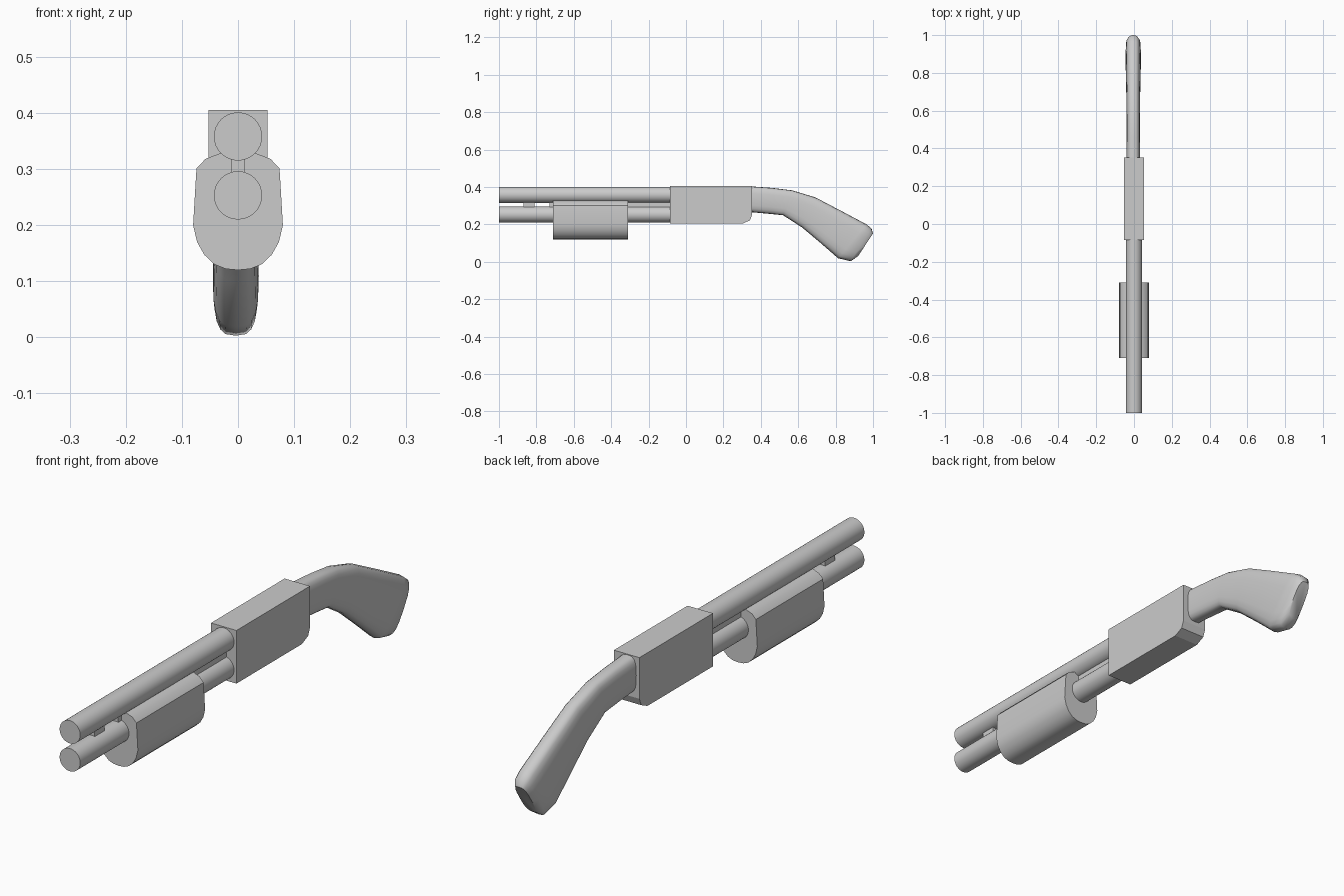
import bpy, bmesh, math

cube = bpy.data.objects.get("Cube")
if cube:
    bpy.data.objects.remove(cube)

grey = bpy.data.materials.new("plain_grey")
grey.use_nodes = True
colour = (0.6, 0.6, 0.6, 1)
grey.diffuse_color = colour
grey.node_tree.nodes["Principled BSDF"].inputs["Base Color"].default_value = colour


def loft(name, rings, angle=35):
    """Skin a list of equal-length point rings and close both ends."""
    bm = bmesh.new()
    loops = [[bm.verts.new(p) for p in ring] for ring in rings]
    n = len(loops[0])
    for a, b in zip(loops, loops[1:]):
        for i in range(n):
            j = (i + 1) % n
            bm.faces.new((a[i], a[j], b[j], b[i]))
    bm.faces.new(loops[0])
    bm.faces.new(loops[-1])
    bmesh.ops.recalc_face_normals(bm, faces=bm.faces)
    mesh = bpy.data.meshes.new(name)
    bm.to_mesh(mesh)
    bm.free()
    mesh.materials.append(grey)
    obj = bpy.data.objects.new(name, mesh)
    bpy.context.collection.objects.link(obj)
    bpy.ops.object.select_all(action='DESELECT')
    obj.select_set(True)
    bpy.context.view_layer.objects.active = obj
    if angle:
        bpy.ops.object.shade_smooth_by_angle(angle=math.radians(angle))
    return obj


def along_y(name, outline, y0, y1, angle=35):
    """Extrude an x-z outline along y."""
    return loft(name, [[(x, y, z) for x, z in outline] for y in (y0, y1)], angle)


def circle(z, r, n=32):
    return [(r * math.cos(math.tau * i / n), z + r * math.sin(math.tau * i / n))
            for i in range(n)]


def box(w, z0, z1):
    return [(-w, z0), (w, z0), (w, z1), (-w, z1)]


# Two stacked tubes
along_y("upper_tube", circle(0.358, 0.043), -1, -0.07)
along_y("lower_tube", circle(0.253, 0.043), -1, -0.07)

# Spacers between the tubes
along_y("front_spacer", box(0.012, 0.28, 0.33), -0.87, -0.81, 0)
along_y("long_spacer", box(0.012, 0.28, 0.33), -0.73, -0.07, 0)

# Sliding grip, mirrored half outline
half = [(0.022, 0.122), (0.042, 0.13), (0.06, 0.147), (0.073, 0.17), (0.08, 0.2),
        (0.074, 0.301), (0.058, 0.318), (0.032, 0.328)]
outline = [(0, 0.12)] + half + [(-x, z) for x, z in reversed(half)]
along_y("sliding_grip", outline, -0.71, -0.31)

# Central body with a rounded lower rear corner
side = [(-0.085, 0.205), (0.305, 0.205), (0.342, 0.222), (0.353, 0.25),
        (0.353, 0.405), (-0.085, 0.405)]
loft("central_body", [[(x, y, z) for y, z in side] for x in (-0.053, 0.053)], 0)

# Curved handle: top y, top z, bottom y, bottom z, half width
sections = [(0.35, 0.403, 0.35, 0.265, 0.036), (0.46, 0.395, 0.44, 0.257, 0.035),
            (0.567, 0.382, 0.519, 0.249, 0.035), (0.69, 0.345, 0.62, 0.184, 0.036),
            (0.83, 0.272, 0.72, 0.1, 0.039), (0.965, 0.2, 0.813, 0.019, 0.041),
            (0.992, 0.178, 0.88, 0.003, 0.039), (1.0, 0.152, 0.92, 0.03, 0.026)]
rings = []
for ty, tz, by, bz, w in sections:
    ring = []
    for i in range(20):
        a = math.tau * i / 20
        c, s = math.cos(a), math.sin(a)
        u = math.copysign(abs(c) ** 0.65, c)
        t = (1 + math.copysign(abs(s) ** 0.65, s)) / 2
        ring.append((u * w - 0.004, by + (ty - by) * t, bz + (tz - bz) * t))
    rings.append(ring)
loft("curved_handle", rings, 50)
